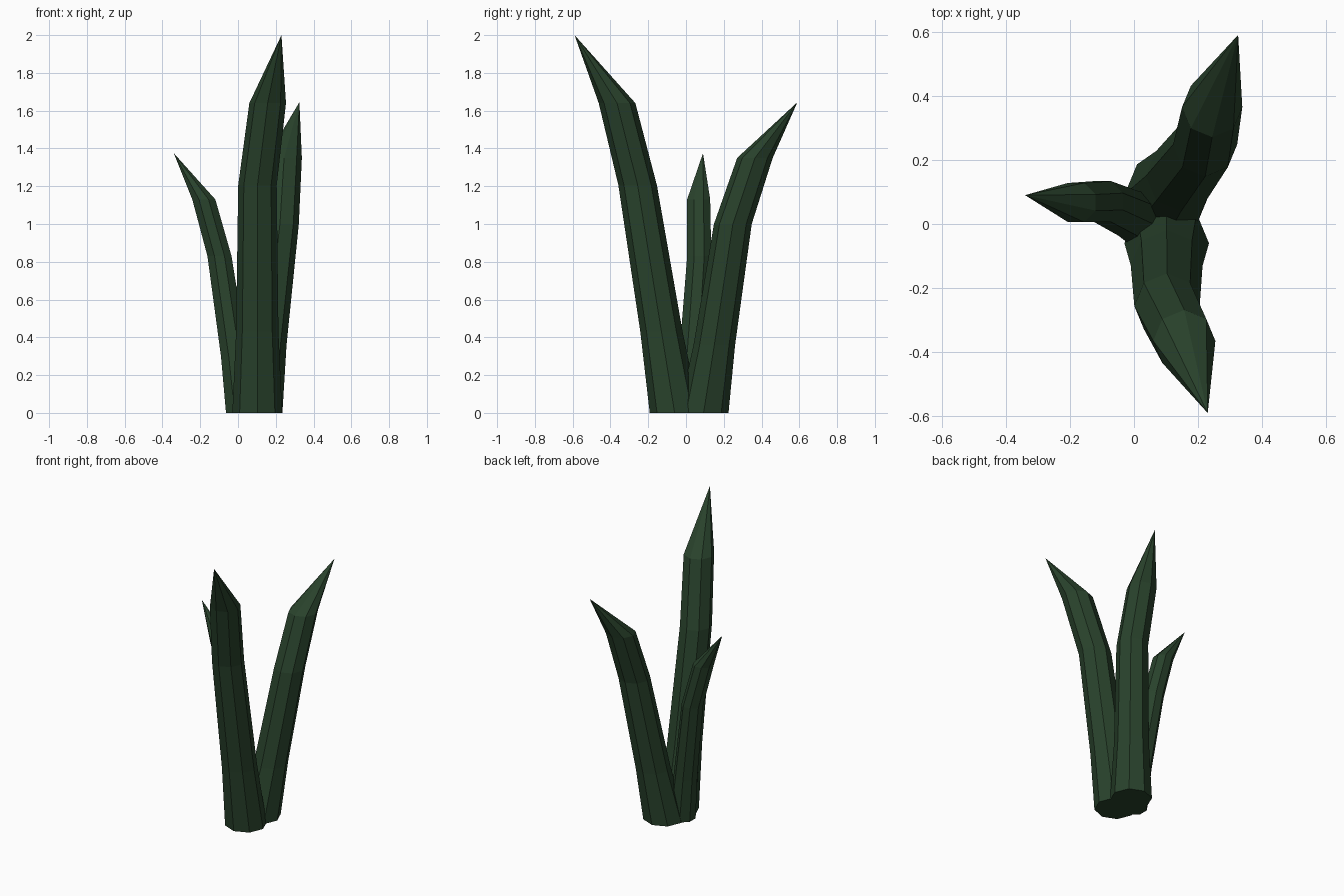
import bpy, bmesh, math

if "Cube" in bpy.data.objects:
    bpy.data.objects.remove(bpy.data.objects["Cube"])

green = bpy.data.materials.new("leaf_green")
green.diffuse_color = (0.022, 0.055, 0.025, 1)
green.use_nodes = True
green.node_tree.nodes["Principled BSDF"].inputs["Base Color"].default_value = green.diffuse_color


def leaf(name, rings, tip, turn=0.0, sides=8):
    """Loft octagonal rings (x, y, z, radius) up to a pointed tip."""
    bm = bmesh.new()
    loops = []
    for x, y, z, r in rings:
        angles = [turn + 2 * math.pi * i / sides for i in range(sides)]
        loops.append([bm.verts.new((x + r * math.cos(a), y + r * math.sin(a), z))
                      for a in angles])
    top = bm.verts.new(tip)
    bm.faces.new(loops[0][::-1])
    for i in range(sides):
        j = (i + 1) % sides
        for lo, hi in zip(loops, loops[1:]):
            bm.faces.new((lo[i], lo[j], hi[j], hi[i]))
        bm.faces.new((loops[-1][i], loops[-1][j], top))
    bmesh.ops.recalc_face_normals(bm, faces=bm.faces)
    mesh = bpy.data.meshes.new(name)
    bm.to_mesh(mesh)
    bm.free()
    mesh.materials.append(green)
    obj = bpy.data.objects.new(name, mesh)
    bpy.context.collection.objects.link(obj)


# Tall leaf leaning forward
leaf("front_leaf",
     [(0.102, -0.06, 0, 0.132), (0.102, -0.13, 0.43, 0.112),
      (0.103, -0.256, 1.205, 0.102), (0.157, -0.365, 1.64, 0.097)],
     (0.23, -0.59, 2.0))

# Middle leaf leaning back
leaf("back_leaf",
     [(0.103, 0.093, 0, 0.132), (0.147, 0.15, 0.36, 0.11),
      (0.222, 0.248, 1.0, 0.1), (0.244, 0.365, 1.35, 0.094)],
     (0.325, 0.59, 1.645))

# Small leaf leaning left
leaf("left_leaf",
     [(0.015, 0.018, 0, 0.085), (-0.02, 0.034, 0.3, 0.076),
      (-0.098, 0.07, 0.83, 0.069), (-0.181, 0.067, 1.13, 0.066)],
     (-0.34, 0.09, 1.375), turn=math.pi / 8)
